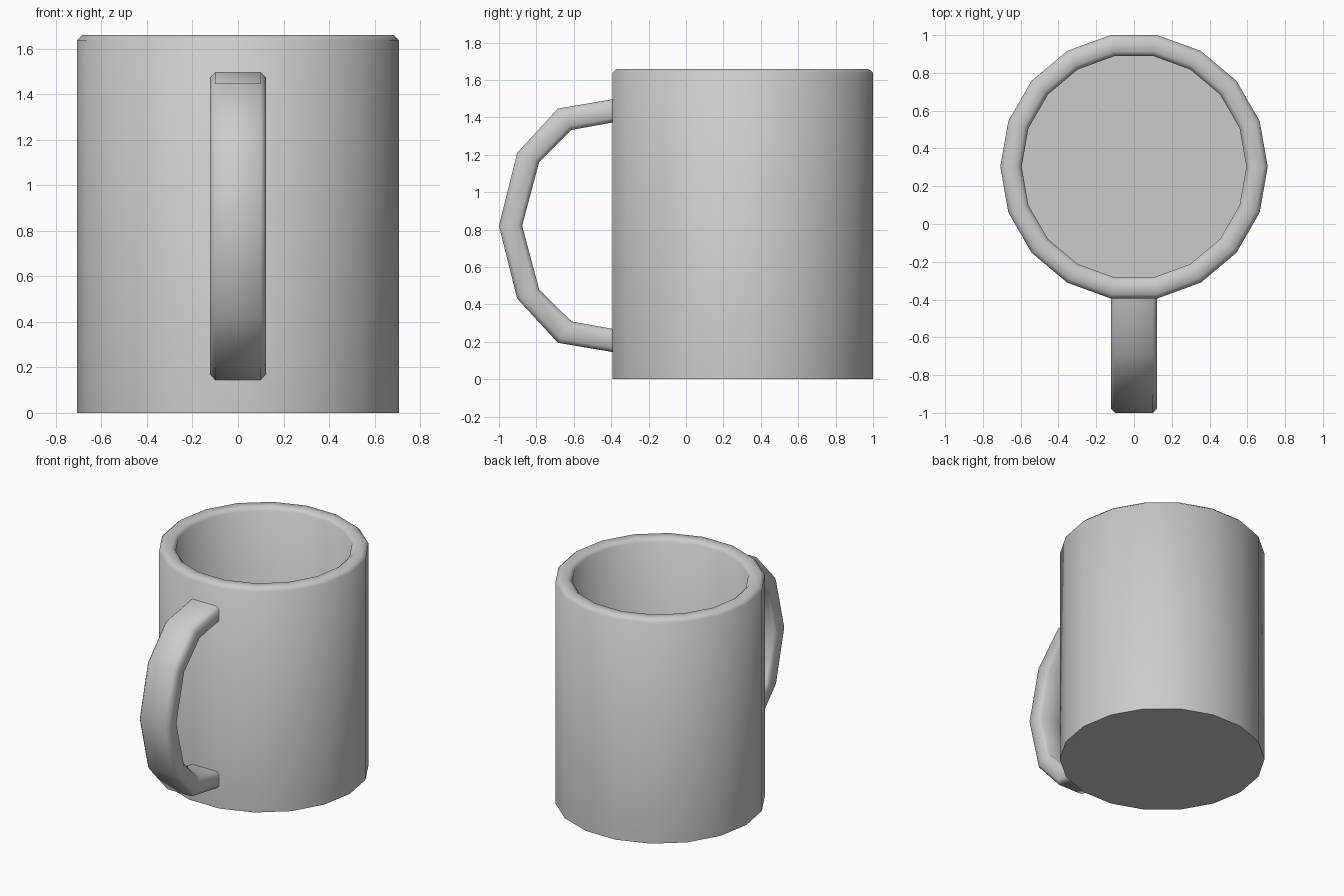
import bpy, bmesh, math
from mathutils import Vector

if "Cube" in bpy.data.objects:
    bpy.data.objects.remove(bpy.data.objects["Cube"])

SIDES = 18
CENTRE_Y = 0.303


def finish(bm, name):
    bmesh.ops.remove_doubles(bm, verts=bm.verts, dist=0.0001)
    bmesh.ops.recalc_face_normals(bm, faces=bm.faces)
    mesh = bpy.data.meshes.new(name)
    bm.to_mesh(mesh)
    bm.free()
    ob = bpy.data.objects.new(name, mesh)
    bpy.context.collection.objects.link(ob)
    bpy.ops.object.select_all(action='DESELECT')
    ob.select_set(True)
    bpy.context.view_layer.objects.active = ob
    bpy.ops.object.shade_smooth_by_angle(angle=math.radians(60))
    return ob


# Mug body: outer wall, bevelled rim, inner wall; floors capped below
profile = [(0.708, 0), (0.708, 1.638), (0.684, 1.66), (0.619, 1.66),
           (0.595, 1.638), (0.595, 0.11)]
bm = bmesh.new()
rings = []
for r, z in profile:
    rings.append([bm.verts.new((r * math.cos(math.tau * i / SIDES),
                                CENTRE_Y + r * math.sin(math.tau * i / SIDES), z))
                  for i in range(SIDES)])
for a, b in zip(rings, rings[1:]):
    for i in range(SIDES):
        j = (i + 1) % SIDES
        bm.faces.new((a[i], a[j], b[j], b[i]))
bm.faces.new(rings[0])
bm.faces.new(rings[-1])
finish(bm, "mug_body")

# Handle: bevelled rectangular section swept along the upper half, then mirrored
MID_Z = 0.821
outer = [(-0.385, 1.498), (-0.685, 1.447), (-0.903, 1.21), (-1.0, MID_Z)]
inner = [(-0.385, 1.374), (-0.612, 1.333), (-0.785, 1.162), (-0.876, MID_Z)]
pairs = list(zip(inner, outer))
pairs += [tuple((y, 2 * MID_Z - z) for y, z in p) for p in reversed(pairs[:-1])]
W, C = 0.122, 0.1
section = [(-C, 0), (C, 0), (W, 0.18), (W, 0.82),
           (C, 1), (-C, 1), (-W, 0.82), (-W, 0.18)]
bm = bmesh.new()
rings = []
for p_in, p_out in pairs:
    a, b = Vector((0, *p_in)), Vector((0, *p_out))
    rings.append([bm.verts.new(a.lerp(b, t) + Vector((x, 0, 0))) for x, t in section])
for a, b in zip(rings, rings[1:]):
    for i in range(8):
        j = (i + 1) % 8
        bm.faces.new((a[i], a[j], b[j], b[i]))
bm.faces.new(rings[0])
bm.faces.new(rings[-1])
finish(bm, "mug_handle")
